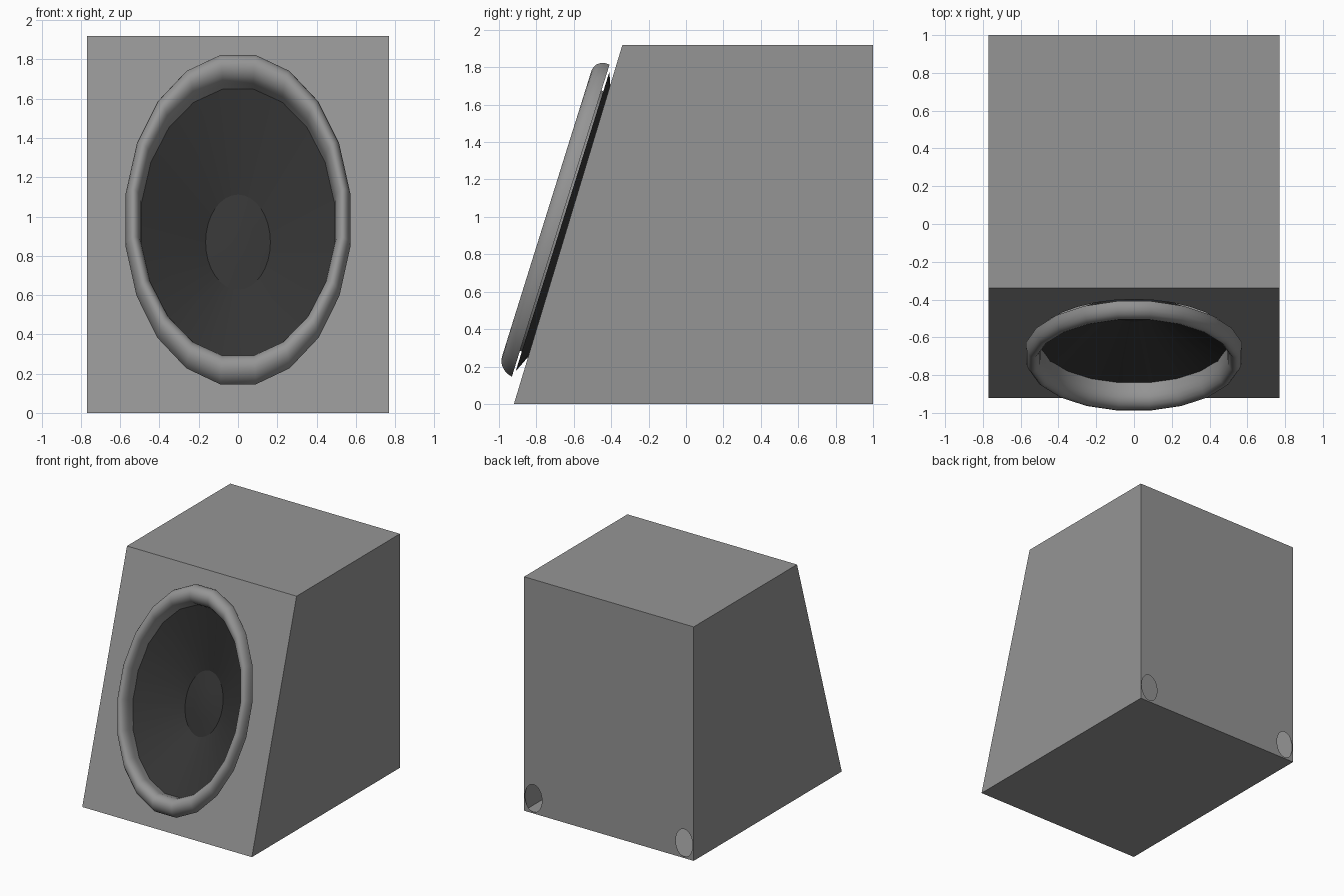
import bpy, bmesh, math
from mathutils import Vector

if "Cube" in bpy.data.objects:
    bpy.data.objects.remove(bpy.data.objects["Cube"])

TAU = 2 * math.pi


def material(name, value):
    m = bpy.data.materials.new(name)
    m.diffuse_color = (value, value, value, 1)
    m.use_nodes = True
    m.node_tree.nodes["Principled BSDF"].inputs["Base Color"].default_value = m.diffuse_color
    return m


GREY = material("cabinet grey", 0.30)
DARK = material("cone charcoal", 0.035)


def finish(bm, name, mat, smooth=None):
    mesh = bpy.data.meshes.new(name)
    bm.to_mesh(mesh)
    bm.free()
    obj = bpy.data.objects.new(name, mesh)
    bpy.context.collection.objects.link(obj)
    mesh.materials.append(mat)
    if smooth:
        bpy.ops.object.select_all(action='DESELECT')
        obj.select_set(True)
        bpy.context.view_layer.objects.active = obj
        bpy.ops.object.shade_smooth_by_angle(angle=math.radians(smooth))
    return obj


def tilted(x, s, d):
    """Driver space: x across, s up the sloped baffle, d forward."""
    return Vector((x, -0.67 + 0.313 * s - d, 0.98 + s + 0.48 * d))


def loft(name, profile, sides, mat, smooth, offset=0.0):
    """Sweep (x radius, s radius, depth) steps round the driver axis."""
    bm = bmesh.new()
    rings = []
    for rx, rs, d in profile:
        if rx == 0:
            rings.append([bm.verts.new(tilted(0, 0, d))] * sides)
            continue
        angles = [TAU * (i + offset) / sides for i in range(sides)]
        rings.append([bm.verts.new(tilted(rx * math.cos(a), rs * math.sin(a), d))
                      for a in angles])
    for a, b in zip(rings, rings[1:]):
        for i in range(sides):
            j = (i + 1) % sides
            corners = list(dict.fromkeys((a[i], a[j], b[j], b[i])))
            bm.faces.new(corners)
    # Turn the surface to face forward
    bm.normal_update()
    forward = Vector((0, -0.95, 0.3))
    if sum(f.normal.dot(forward) * f.calc_area() for f in bm.faces) < 0:
        bmesh.ops.reverse_faces(bm, faces=bm.faces[:])
    return finish(bm, name, mat, smooth)


# Cabinet: thin shell with a sloped front, driver opening and two rear ports
W, H, BACK = 0.77, 1.92, 1.0
LOW, HIGH = -0.92, -0.34


def front_y(z):
    return LOW + (HIGH - LOW) * z / H


bm = bmesh.new()
outline = [(LOW, 0), (BACK, 0), (BACK, H), (HIGH, H)]
left = [bm.verts.new((-W, y, z)) for y, z in outline]
right = [bm.verts.new((W, y, z)) for y, z in outline]
bm.faces.new(left)
bm.faces.new(right[::-1])
bm.faces.new((left[0], left[1], right[1], right[0]))
bm.faces.new((left[2], left[3], right[3], right[2]))


def loop_edges(verts):
    edges = []
    for a, b in zip(verts, verts[1:] + verts[:1]):
        edges.append(bm.edges.get((a, b)) or bm.edges.new((a, b)))
    return edges


def oval(cx, cz, rx, rz, sides, depth):
    pts = [(cx + rx * math.cos(TAU * i / sides), cz + rz * math.sin(TAU * i / sides))
           for i in range(sides)]
    return loop_edges([bm.verts.new((x, depth(z), z)) for x, z in pts])


front = loop_edges([left[0], right[0], right[3], left[3]])
front += oval(0, 0.97, 0.53, 0.755, 32, front_y)
back = loop_edges([left[1], right[1], right[2], left[2]])
for side in (-1, 1):
    back += oval(side * 0.684, 0.125, 0.077, 0.113, 32, lambda z: BACK)
bmesh.ops.triangle_fill(bm, edges=front, use_beauty=True,
                        normal=Vector((0, -H, HIGH - LOW)).normalized())
bmesh.ops.triangle_fill(bm, edges=back, use_beauty=True, normal=(0, 1, 0))
bmesh.ops.recalc_face_normals(bm, faces=bm.faces[:])
finish(bm, "cabinet", GREY)

# Surround: half-round roll whose inner lip meets the cone
roll = []
for k in range(11):
    phi = math.pi * k / 10
    c = math.cos(phi)
    roll.append((0.54 + 0.04 * c, 0.775 + 0.07 * c, 0.075 * math.sin(phi)))
roll.append((0.498, 0.70, -0.046))
loft("surround", roll, 20, GREY, 40, offset=0.5)

# Cone and its dust cap
loft("cone", [(0.557, 0.80, -0.01), (0.165, 0.242, -0.23)], 32, DARK, 40)
loft("dust_cap", [(0.165, 0.242, -0.23), (0.085, 0.125, -0.218), (0, 0, -0.21)],
     32, DARK, 40)
